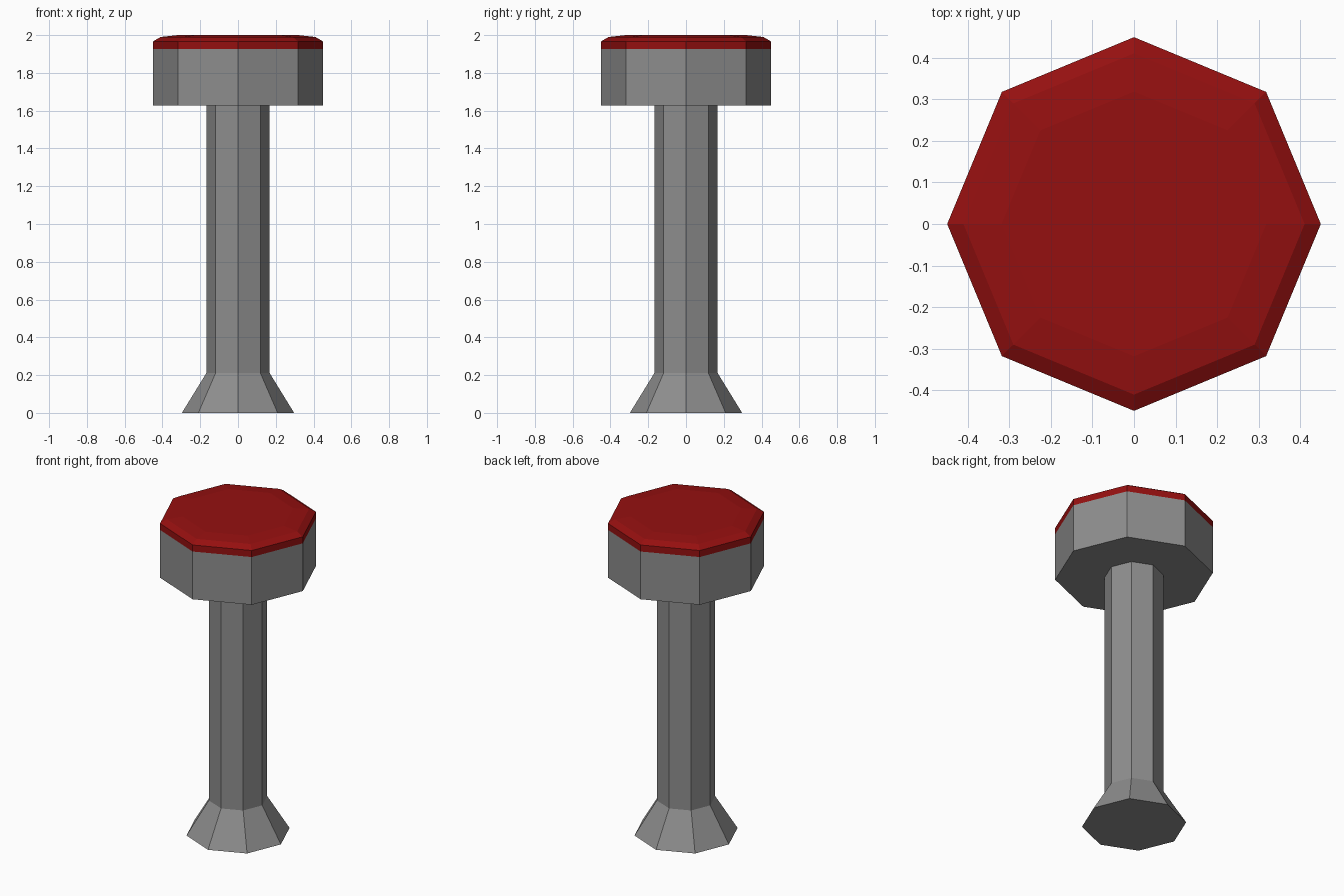
import bpy
import bmesh
from math import cos, sin, tau

if "Cube" in bpy.data.objects:
    bpy.data.objects.remove(bpy.data.objects["Cube"], do_unlink=True)

SIDES = 8


def make_material(name, rgb):
    mat = bpy.data.materials.new(name)
    mat.use_nodes = True
    mat.diffuse_color = (*rgb, 1)
    mat.node_tree.nodes["Principled BSDF"].inputs["Base Color"].default_value = (*rgb, 1)
    return mat


def lathe(name, profile, mat, cap_bottom=True, cap_top=True):
    """Stack octagonal rings given as (radius, height), bottom to top."""
    bm = bmesh.new()
    rings = [[bm.verts.new((r * cos(tau * i / SIDES), r * sin(tau * i / SIDES), z))
              for i in range(SIDES)] for r, z in profile]
    for low, high in zip(rings, rings[1:]):
        for i in range(SIDES):
            j = (i + 1) % SIDES
            bm.faces.new((low[i], low[j], high[j], high[i]))
    if cap_bottom:
        bm.faces.new(rings[0][::-1])
    if cap_top:
        bm.faces.new(rings[-1])
    mesh = bpy.data.meshes.new(name)
    bm.to_mesh(mesh)
    bm.free()
    mesh.materials.append(mat)
    obj = bpy.data.objects.new(name, mesh)
    bpy.context.collection.objects.link(obj)
    return obj


grey = make_material("metal grey", (0.27, 0.27, 0.27))
red = make_material("button red", (0.3, 0.005, 0.005))

# Post with a flared foot
lathe("post", [(0.297, 0), (0.168, 0.21), (0.168, 1.63)], grey, cap_top=False)

# Wide head on top of the post
lathe("head", [(0.449, 1.627), (0.449, 1.926)], grey, cap_top=False)

# Red cap with a softened rim
lathe("cap", [(0.449, 1.926), (0.449, 1.967), (0.41, 1.99), (0.318, 2.0)], red,
      cap_bottom=False)
